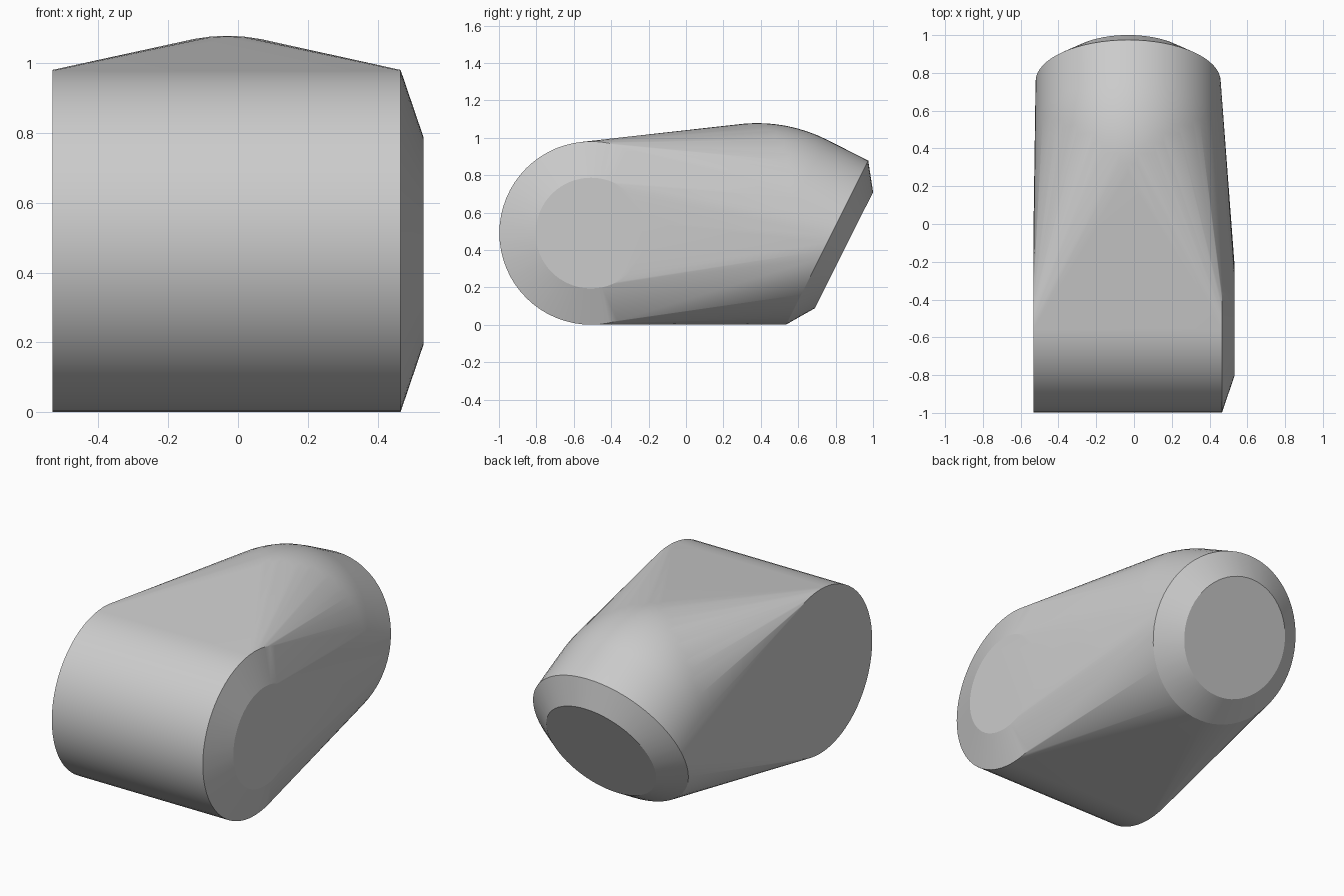
import bpy, bmesh
from math import sin, cos, pi, radians
from mathutils import Vector

if "Cube" in bpy.data.objects:
    bpy.data.objects.remove(bpy.data.objects["Cube"])

bm = bmesh.new()
N = 64
X = Vector((1, 0, 0))


def ring(center, u, v, r):
    for i in range(N):
        a = 2 * pi * i / N
        bm.verts.new(Vector(center) + r * (u * cos(a) + v * sin(a)))


# Cross barrel along x, chamfered on the right end
Y, Z = Vector((0, 1, 0)), Vector((0, 0, 1))
for x, r in ((-0.532, 0.49), (0.466, 0.49), (0.532, 0.296)):
    ring((x, -0.508, 0.491), Y, Z, r)

# Elbow bending down toward the back
cx, pivot = -0.031, Vector((-0.031, 0.38, 0.249))
for k in range(11):
    a = radians(-12 + 38.6 * k / 10)
    radial = Vector((0, sin(a), cos(a)))
    ring(pivot + 0.34 * radial, X, radial, 0.49)

# Chamfered back end of the elbow
ring((cx, 0.755, 0.440), X, radial, 0.49)
ring((cx, 0.845, 0.400), X, radial, 0.347)

# Wrap everything in one convex skin
hull = bmesh.ops.convex_hull(bm, input=bm.verts[:])
bmesh.ops.delete(bm, geom=[v for v in bm.verts if not v.link_faces], context='VERTS')
bmesh.ops.dissolve_limit(bm, angle_limit=radians(0.3), verts=bm.verts[:], edges=bm.edges[:])
bmesh.ops.recalc_face_normals(bm, faces=bm.faces[:])

mesh = bpy.data.meshes.new("elbow_hull")
bm.to_mesh(mesh)
bm.free()
obj = bpy.data.objects.new("elbow_hull", mesh)
bpy.context.collection.objects.link(obj)
bpy.context.view_layer.objects.active = obj
obj.select_set(True)
bpy.ops.object.shade_smooth_by_angle(angle=radians(12))
